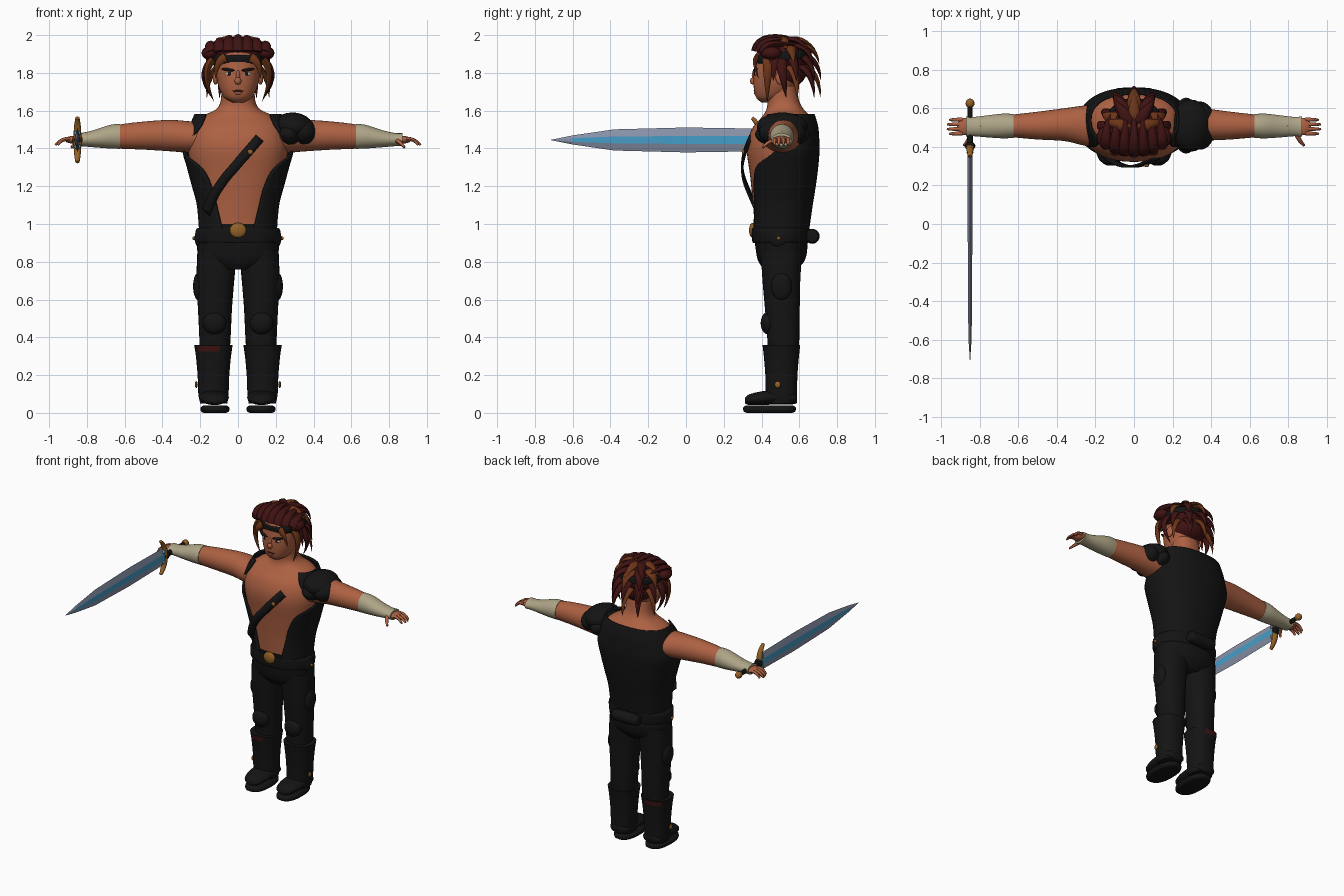
import bpy, bmesh, math
from mathutils import Vector, Matrix

cube = bpy.data.objects.get("Cube")
if cube:
    bpy.data.objects.remove(cube, do_unlink=True)


def material(name, r, g, b):
    m = bpy.data.materials.new(name)
    m.use_nodes = True
    m.diffuse_color = (r, g, b, 1)
    m.node_tree.nodes["Principled BSDF"].inputs["Base Color"].default_value = (r, g, b, 1)
    return m


SKIN = material("skin", .42, .12, .055)
BLACK = material("black_cloth", .007, .007, .007)
CREAM = material("cream_wrap", .42, .37, .24)
GOLD = material("gold", .30, .12, .02)
HAIR = material("dark_red_hair", .05, .006, .006)
AUBURN = material("auburn_hair", .15, .035, .009)
STEEL = material("steel", .25, .29, .40)
BLUE = material("blue_inlay", .06, .34, .58)
WHITE = material("eye_white", .5, .45, .4)
SIDES = (("left", 1), ("right", -1))


def finish(name, bm, mats, paint=None, angle=45):
    bmesh.ops.recalc_face_normals(bm, faces=bm.faces)
    me = bpy.data.meshes.new(name)
    bm.to_mesh(me)
    bm.free()
    for m in mats:
        me.materials.append(m)
    if paint:
        for f in me.polygons:
            f.material_index = int(paint(f.center))
    me.shade_smooth()
    me.set_sharp_from_angle(angle=math.radians(angle))
    ob = bpy.data.objects.new(name, me)
    bpy.context.collection.objects.link(ob)
    return ob


def skin_rings(name, rings, mats, closed=True, paint=None, angle=45):
    """Bridge a list of point rings; closed rings also get end caps."""
    bm = bmesh.new()
    rows = [[bm.verts.new(p) for p in ring] for ring in rings]
    n = len(rows[0])
    for a, b in zip(rows, rows[1:]):
        for i in range(n if closed else n - 1):
            j = (i + 1) % n
            bm.faces.new((a[i], a[j], b[j], b[i]))
    if closed:
        bm.faces.new(rows[0])
        bm.faces.new(rows[-1])
    return finish(name, bm, mats, paint, angle)


def smooth_stations(st, k):
    """Catmull-Rom subdivision of numeric stations."""
    out = []
    for i in range(len(st) - 1):
        p0, p1, p2, p3 = (st[max(0, min(len(st) - 1, i + d))] for d in (-1, 0, 1, 2))
        for s in range(k):
            t = s / k
            out.append([b + .5 * t * (c - a + t * (2*a - 5*b + 4*c - d + t * (3*(b - c) + d - a)))
                        for a, b, c, d in zip(p0, p1, p2, p3)])
    return out + [list(st[-1])]


def loft(name, axis, st, mats, n=32, k=4, p=2.0, gap=False, paint=None):
    """Superellipse loft. Station: position, centre 1, centre 2, radius 1, radius 2 (, front gap angle)."""
    o1, o2 = [i for i in range(3) if i != axis]
    rings = []
    for s in smooth_stations(st, k):
        g = math.radians(s[5]) if gap else 0
        ring = []
        for i in range(n + 1 if gap else n):
            a = -math.pi / 2 + g + (2 * math.pi - 2 * g) * i / n
            v = [0, 0, 0]
            c, d = math.cos(a), math.sin(a)
            v[axis] = s[0]
            v[o1] = s[1] + s[3] * math.copysign(abs(c) ** (2 / p), c)
            v[o2] = s[2] + s[4] * math.copysign(abs(d) ** (2 / p), d)
            ring.append(v)
        rings.append(ring)
    return skin_rings(name, rings, mats, not gap, paint)


def ball(name, loc, size, mat, rot=(0, 0, 0), seg=20):
    bm = bmesh.new()
    bmesh.ops.create_uvsphere(bm, u_segments=seg, v_segments=seg // 2, radius=1)
    ob = finish(name, bm, [mat])
    ob.location, ob.scale, ob.rotation_euler = loc, size, rot
    return ob


def horn(name, pts, width, thick, mat, n=8, steps=7, power=.7, tip=.04, up=(0, 0, 1)):
    """Tapered tube along a quadratic curve, width across `up`, thickness toward it."""
    a, b, c = map(Vector, pts)
    rings = []
    for s in range(steps + 1):
        t = s / steps
        pos = a.lerp(b, t).lerp(b.lerp(c, t), t)
        tan = (b - a).lerp(c - b, t).normalized()
        side = tan.cross(Vector(up)).normalized()
        out = side.cross(tan)
        r = max(tip, (1 - t) ** power)
        rings.append([pos + side * math.cos(q) * width * r + out * math.sin(q) * thick * r
                      for q in (2 * math.pi * i / n for i in range(n))])
    return skin_rings(name, rings, [mat])


# Torso and neck
loft("torso", 2, [(.96, 0, .5, .19, .135), (1.1, 0, .505, .2, .15), (1.25, 0, .51, .24, .17),
                  (1.4, 0, .505, .265, .183), (1.5, 0, .515, .25, .168), (1.565, 0, .53, .2, .13),
                  (1.605, 0, .525, .12, .1), (1.65, 0, .515, .092, .085), (1.73, 0, .5, .088, .085)],
     [SKIN], 48, 5, 2.3)

# Open sleeveless vest
vest = loft("vest", 2, [(.96, 0, .5, .2, .145, 20), (1.1, 0, .507, .212, .158, 29),
                        (1.2, 0, .51, .238, .171, 33), (1.3, 0, .51, .265, .184, 45),
                        (1.39, 0, .508, .288, .193, 82), (1.46, 0, .512, .272, .187, 60),
                        (1.52, 0, .523, .25, .17, 49), (1.58, 0, .537, .225, .138, 46)],
            [BLACK], 64, 5, 2.3, gap=True)
shell = vest.modifiers.new("thickness", "SOLIDIFY")
shell.thickness = .012
shell.offset = 0

# Diagonal chest strap with buckle
path = smooth_stations([(.115, .335, 1.455), (.05, .305, 1.38), (-.01, .292, 1.31),
                        (-.07, .3, 1.24), (-.13, .335, 1.15), (-.17, .375, 1.06)], 4)
across = Vector((.02, 0, -.017))
strap = skin_rings("chest_strap", [[Vector(q) - across, Vector(q) + across] for q in path], [BLACK], closed=False)
strap.modifiers.new("thickness", "SOLIDIFY").thickness = .012
ball("strap_buckle", (.065, .303, 1.382), (.014, .008, .014), GOLD)

# Hips, belt and pouches
loft("hips", 2, [(.76, 0, .5, .1, .09), (.81, 0, .505, .195, .125), (.88, 0, .505, .218, .138),
                 (.94, 0, .5, .208, .14), (1, 0, .5, .2, .145)], [BLACK], p=2.2)
loft("belt", 2, [(.9, 0, .5, .215, .145), (.915, 0, .5, .224, .15), (.965, 0, .5, .224, .153),
                 (.98, 0, .5, .212, .15)], [BLACK], p=2.2)
ball("belt_buckle", (0, .352, .967), (.044, .018, .04), GOLD)
loft("back_roll", 0, [(-.1, .668, .935, .015, .015), (-.08, .668, .935, .037, .037),
                      (.08, .668, .935, .037, .037), (.1, .668, .935, .015, .015)], [BLACK], 20)
for side, s in SIDES:
    ball(side + "_pouch", (s * .2, .49, .925), (.03, .05, .052), BLACK)
    ball(side + "_pouch_stud", (s * .234, .49, .925), (.008, .01, .01), GOLD)

# Legs, pads, boots
for side, s in SIDES:
    loft(side + "_leg", 2, [(.28, s*.125, .515, .078, .08), (.4, s*.122, .515, .083, .085),
                            (.55, s*.122, .51, .09, .092), (.7, s*.12, .505, .1, .1),
                            (.86, s*.11, .505, .105, .11)], [BLACK], p=2.3)
    ball(side + "_thigh_pad", (s * .208, .505, .67), (.03, .055, .075), BLACK)
    ball(side + "_knee_pad", (s * .125, .435, .475), (.062, .04, .06), BLACK)
    loft(side + "_boot", 2, [(.05, s*.128, .505, .072, .075), (.1, s*.13, .505, .08, .082),
                             (.2, s*.13, .505, .084, .085), (.3, s*.13, .505, .093, .093),
                             (.36, s*.13, .505, .102, .1)], [BLACK, HAIR], 40, 6, 2.3,
         paint=lambda c: -.21 < c.x < -.1 and .32 < c.z < .352)
    loft(side + "_foot", 1, [(.312, s*.122, .065, .03, .015), (.335, s*.124, .07, .058, .028),
                             (.4, s*.126, .078, .076, .036), (.5, s*.128, .085, .077, .04),
                             (.57, s*.128, .08, .065, .034), (.588, s*.128, .075, .03, .02)], [BLACK])
    loft(side + "_sole", 2, [(0, s*.122, .442, .06, .12), (.008, s*.122, .442, .074, .137),
                             (.028, s*.122, .442, .076, .139), (.04, s*.122, .442, .06, .125)],
         [BLACK], 32, 2, 2.4)
    ball(side + "_boot_stud", (s * .221, .485, .15), (.008, .016, .018), GOLD)

# Arms, bracers and hands
for side, s in SIDES:
    loft(side + "_arm", 0, [(s*.16, .51, 1.46, .11, .075), (s*.25, .51, 1.46, .105, .083),
                            (s*.36, .515, 1.468, .085, .083), (s*.5, .51, 1.468, .072, .074),
                            (s*.64, .508, 1.462, .058, .062), (s*.85, .505, 1.448, .04, .028)], [SKIN])
    loft(side + "_bracer", 0, [(s*.625, .508, 1.464, .062, .066), (s*.68, .508, 1.462, .064, .062),
                               (s*.76, .506, 1.452, .057, .046), (s*.83, .505, 1.447, .05, .035),
                               (s*.872, .505, 1.447, .053, .034)], [CREAM])
    ball(side + "_palm", (s * .875, .505, 1.446), (.043, .045, .02), SKIN)
    for i in range(4):
        y = .47 + i * .024
        reach = .955 + .012 * (i in (1, 2))
        horn(f"{side}_finger_{i + 1}", [(s*.89, y, 1.45), (s*.93, y - .002, 1.455), (s*reach, y - .002, 1.418)],
             .011, .011, SKIN, power=.2, tip=.5)
    horn(side + "_thumb", [(s*.84, .475, 1.443), (s*.855, .43, 1.435), (s*.882, .408, 1.405)],
         .014, .013, SKIN, power=.3, tip=.5)

# Layered shoulder guard
ball("shoulder_guard_top", (.295, .51, 1.515), (.105, .135, .075), BLACK, (0, .1, 0), 28)
ball("shoulder_guard_plate", (.345, .51, 1.485), (.08, .125, .075), BLACK, (0, .35, 0), 28)
ball("shoulder_guard_base", (.27, .51, 1.475), (.075, .145, .068), BLACK, (0, .3, 0), 28)

# Head and face
loft("head", 2, [(1.643, 0, .435, .03, .035), (1.67, 0, .448, .073, .077), (1.72, 0, .467, .1, .108),
                 (1.78, 0, .482, .114, .126), (1.84, 0, .488, .118, .127), (1.9, 0, .492, .112, .122),
                 (1.95, 0, .495, .075, .085)], [SKIN], 36, 4, 2.15)
ball("nose", (0, .358, 1.757), (.018, .02, .02), SKIN)
ball("nose_bridge", (0, .361, 1.785), (.011, .013, .03), SKIN)
ball("mouth", (0, .367, 1.705), (.03, .009, .005), HAIR)
ball("lower_lip", (0, .37, 1.693), (.024, .011, .008), SKIN)
for side, s in SIDES:
    ball(side + "_eye", (s * .047, .369, 1.795), (.023, .006, .009), WHITE, (0, 0, s * .22))
    ball(side + "_iris", (s * .045, .364, 1.796), (.009, .004, .009), BLACK)
    ball(side + "_eyebrow", (s * .053, .367, 1.817), (.036, .009, .008), BLACK, (0, -s * .12, s * .25))
    ball(side + "_ear", (s * .119, .5, 1.775), (.015, .026, .038), SKIN)

# Hair cap and headband
ball("hair_cap", (0, .51, 1.885), (.145, .138, .098), HAIR, (-.15, 0, 0), 28)
ball("hair_nape", (0, .535, 1.81), (.12, .105, .09), HAIR)
band = loft("headband", 2, [(-.025, 0, 0, .14, .137), (-.015, 0, 0, .152, .146),
                            (.015, 0, 0, .152, .146), (.025, 0, 0, .142, .138)], [BLACK], 40)
band.location = (0, .507, 1.885)
band.rotation_euler = (.12, 0, 0)


def around(angle, radius, z):
    return (.86 * radius * math.sin(angle), .5 + radius * math.cos(angle), z)


# Swept-back spikes: (colours, spread, count, radius/height of root, middle, tip, width)
layers = [
    ((AUBURN, HAIR), 80, 5, (.02, 1.955), (.1, 2.01), (.185, 1.925), .045),
    ((HAIR, AUBURN), 105, 7, (.09, 1.93), (.18, 1.96), (.205, 1.85), .045),
    ((HAIR, HAIR), 100, 7, (.1, 1.89), (.2, 1.89), (.215, 1.76), .042),
    ((AUBURN, HAIR), 65, 5, (.09, 1.84), (.205, 1.83), (.212, 1.67), .04)]
for row, (cols, spread, count, root, mid, tip, w) in enumerate(layers):
    for i in range(count):
        a = math.radians(spread * (2 * i / (count - 1) - 1))
        horn(f"hair_spike_{row + 1}_{i + 1}", [around(a, *root), around(a, *mid), around(a, *tip)],
             w, .024, cols[i % 2], up=(math.sin(a) * .7, math.cos(a) * .7, .7))

# Front tufts rolling over the brow, and side locks
for i in range(-3, 4):
    x = i * .046
    drop = .0045 * i * i
    horn(f"front_tuft_{i + 4}", [(x, .37 + drop, 1.915), (x * 1.15, .385 + drop, 2.015 - drop), (x * .9, .57, 1.985 - drop)],
         .036, .026, HAIR, power=.5, up=(0, -.5, .85))
for side, s in SIDES:
    ball(side + "_temple_tuft", (s * .15, .45, 1.905), (.043, .055, .035), HAIR)
    horn(side + "_side_lock", [(s*.135, .44, 1.87), (s*.2, .43, 1.8), (s*.128, .43, 1.65)],
         .035, .022, AUBURN, up=(s, 0, .1))
    horn(side + "_back_lock", [(s*.13, .5, 1.87), (s*.225, .51, 1.8), (s*.14, .53, 1.67)],
         .035, .022, HAIR, up=(s, 0, .1))
    horn(side + "_fringe", [(s*.07, .375, 1.88), (s*.12, .35, 1.86), (s*.118, .385, 1.77)],
         .026, .015, AUBURN, up=(0, -1, .1))

# Sword
SX, SZ = -.85, 1.445
rings = []
for y, h, f, t in [(.38, .06, .021, .012), (0, .066, .021, .012), (-.38, .056, .018, .011),
                   (-.6, .024, .01, .008), (-.715, .001, .0004, .0005)]:
    rings.append([(SX + t * a, y, SZ + b) for a, b in
                  ((0, h), (1, f), (1, -f), (0, -h), (-1, -f), (-1, f))])
skin_rings("sword_blade", rings, [STEEL, BLUE], angle=5,
           paint=lambda c: c.y > -.58 and abs(c.z - SZ) < .005 and abs(c.x - SX) > .004)
loft("sword_grip", 1, [(.38, SX, SZ, .017, .019), (.5, SX, SZ, .015, .017), (.61, SX, SZ, .013, .015)], [BLACK], 16)
ball("sword_collar", (SX, .405, SZ), (.028, .022, .03), BLACK)
ball("sword_pommel", (SX, .625, SZ), (.023, .025, .023), GOLD)
for side, s in (("upper", 1), ("lower", -1)):
    horn(f"{side}_guard", [(SX, .395, SZ), (SX, .4, SZ + s*.07), (SX, .35, SZ + s*.117)],
         .022, .018, GOLD, n=12, power=.25, tip=.5, up=(0, 1, 0))
    ball(f"{side}_guard_gem", (SX, .372, SZ + s * .035), (.018, .014, .014), BLUE)
